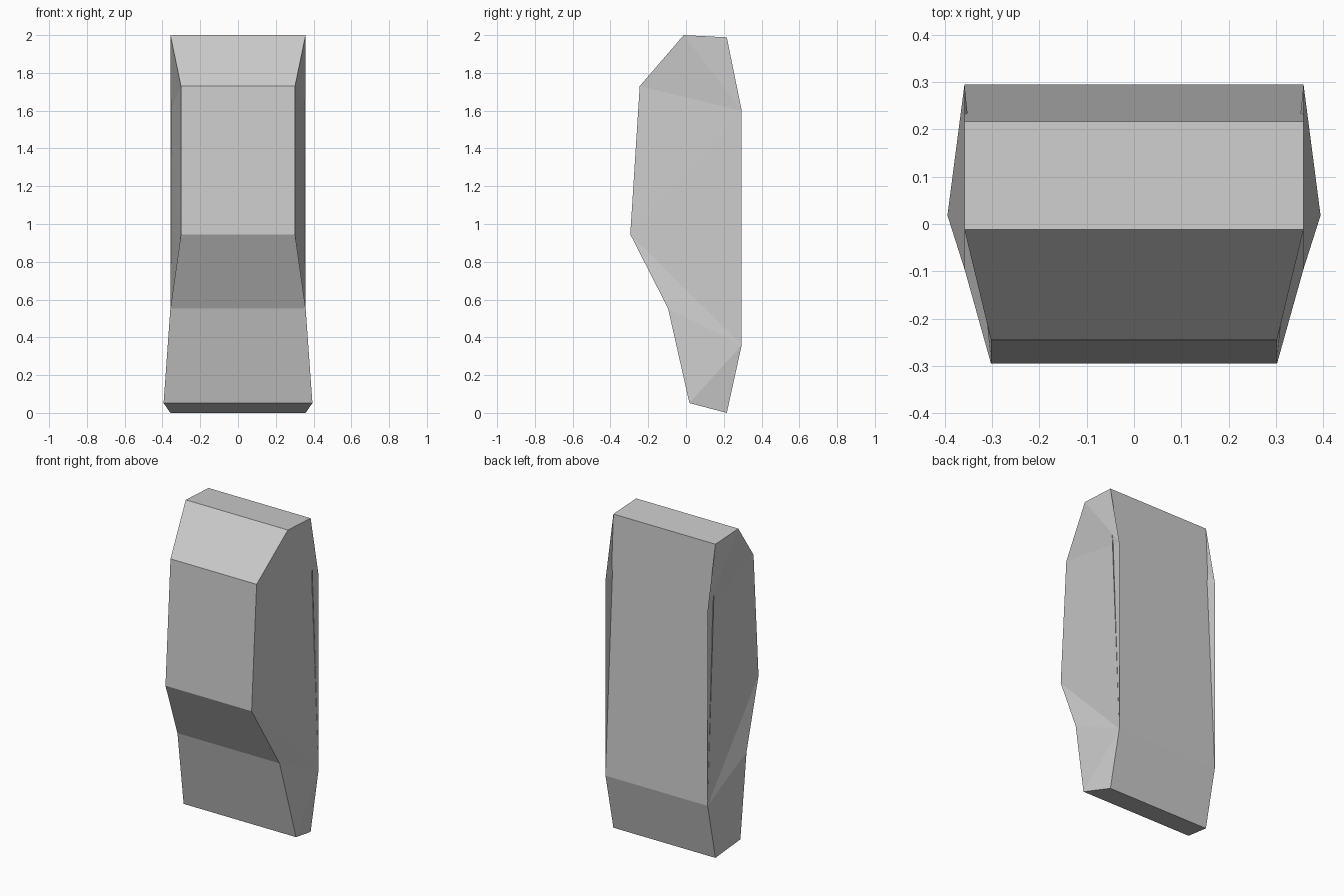
import bpy, bmesh

if "Cube" in bpy.data.objects:
    bpy.data.objects.remove(bpy.data.objects["Cube"])

# Side profile, running down the front and up the back: (half width, y, z)
profile = [
    (0.358, -0.012, 2.0),     # 0 top front
    (0.302, -0.245, 1.73),    # 1 brow
    (0.302, -0.295, 0.945),   # 2 front bulge
    (0.358, -0.095, 0.553),   # 3 waist
    (0.394, 0.018, 0.052),    # 4 toe
    (0.358, 0.216, 0.0),      # 5 bottom back
    (0.358, 0.295, 0.36),     # 6 lower back
    (0.358, 0.295, 1.60),     # 7 upper back
    (0.358, 0.216, 1.988),    # 8 top back
]

bm = bmesh.new()
right = [bm.verts.new((x, y, z)) for x, y, z in profile]
left = [bm.verts.new((-x, y, z)) for x, y, z in profile]

# Cross strips; the back runs straight from 6 to 8, leaving thin side lips at 7
loop = [0, 1, 2, 3, 4, 5, 6, 8]
for a, b in zip(loop, loop[1:] + loop[:1]):
    bm.faces.new((left[a], left[b], right[b], right[a]))

# Faceted side walls, mirrored
side = [(0, 1, 7), (0, 7, 8), (1, 2, 7), (2, 6, 7), (2, 3, 6), (3, 4, 6), (4, 5, 6)]
for tri in side:
    bm.faces.new([right[i] for i in tri])
    bm.faces.new([left[i] for i in reversed(tri)])

mesh = bpy.data.meshes.new("faceted_body")
bm.to_mesh(mesh)
bm.free()
body = bpy.data.objects.new("faceted_body", mesh)
bpy.context.collection.objects.link(body)
